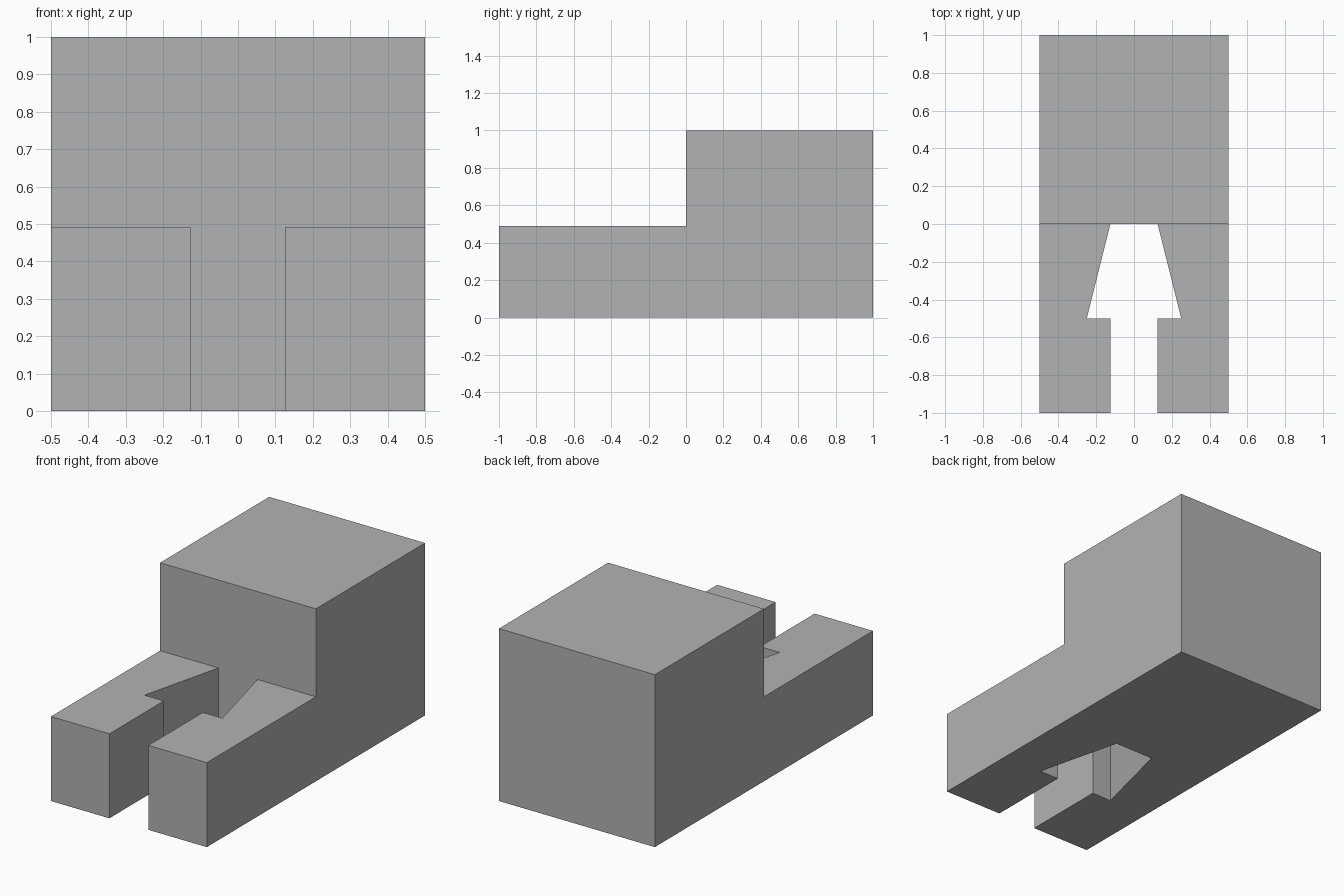
import bpy
import bmesh
import math

cube = bpy.data.objects.get("Cube")
if cube:
    bpy.data.objects.remove(cube, do_unlink=True)

ARM_HEIGHT, FULL_HEIGHT = 0.49, 1.0

# Plain grey material
GREY = (0.448, 0.448, 0.448, 1.0)
grey = bpy.data.materials.new("plain_grey")
grey.use_nodes = True
grey.diffuse_color = GREY
grey.node_tree.nodes["Principled BSDF"].inputs["Base Color"].default_value = GREY

bm = bmesh.new()


def raise_faces(faces, height):
    """Extrude faces straight up and return the new top faces."""
    result = bmesh.ops.extrude_face_region(bm, geom=faces)["geom"]
    verts = [v for v in result if isinstance(v, bmesh.types.BMVert)]
    bmesh.ops.translate(bm, verts=verts, vec=(0, 0, height))
    return [f for f in result if isinstance(f, bmesh.types.BMFace)]


# Footprint: rear block plus two arms around a flared slot
block = [(-0.5, 0), (-0.125, 0), (0.125, 0), (0.5, 0), (0.5, 1), (-0.5, 1)]
arm = [(0.5, 0), (0.125, 0), (0.25, -0.5), (0.125, -0.5), (0.125, -1), (0.5, -1)]
mirrored_arm = [(-x, y) for x, y in reversed(arm)]
for outline in (block, arm, mirrored_arm):
    bm.faces.new([bm.verts.new((x, y, 0)) for x, y in outline])
bmesh.ops.remove_doubles(bm, verts=bm.verts[:], dist=0.001)

# Raise everything to arm height, then the rear block to full height
tops = raise_faces(bm.faces[:], ARM_HEIGHT)
block_top = [f for f in tops if f.calc_center_median().y > 0]
raise_faces(block_top, FULL_HEIGHT - ARM_HEIGHT)
for face in block_top:
    if face.is_valid:
        bm.faces.remove(face)

# Merge coplanar faces into clean flat sides
bmesh.ops.recalc_face_normals(bm, faces=bm.faces[:])
bmesh.ops.dissolve_limit(bm, angle_limit=math.radians(1),
                         verts=bm.verts[:], edges=bm.edges[:])
bmesh.ops.recalc_face_normals(bm, faces=bm.faces[:])

mesh = bpy.data.meshes.new("slotted_block")
bm.to_mesh(mesh)
bm.free()
mesh.materials.append(grey)
bpy.context.collection.objects.link(bpy.data.objects.new("slotted_block", mesh))
